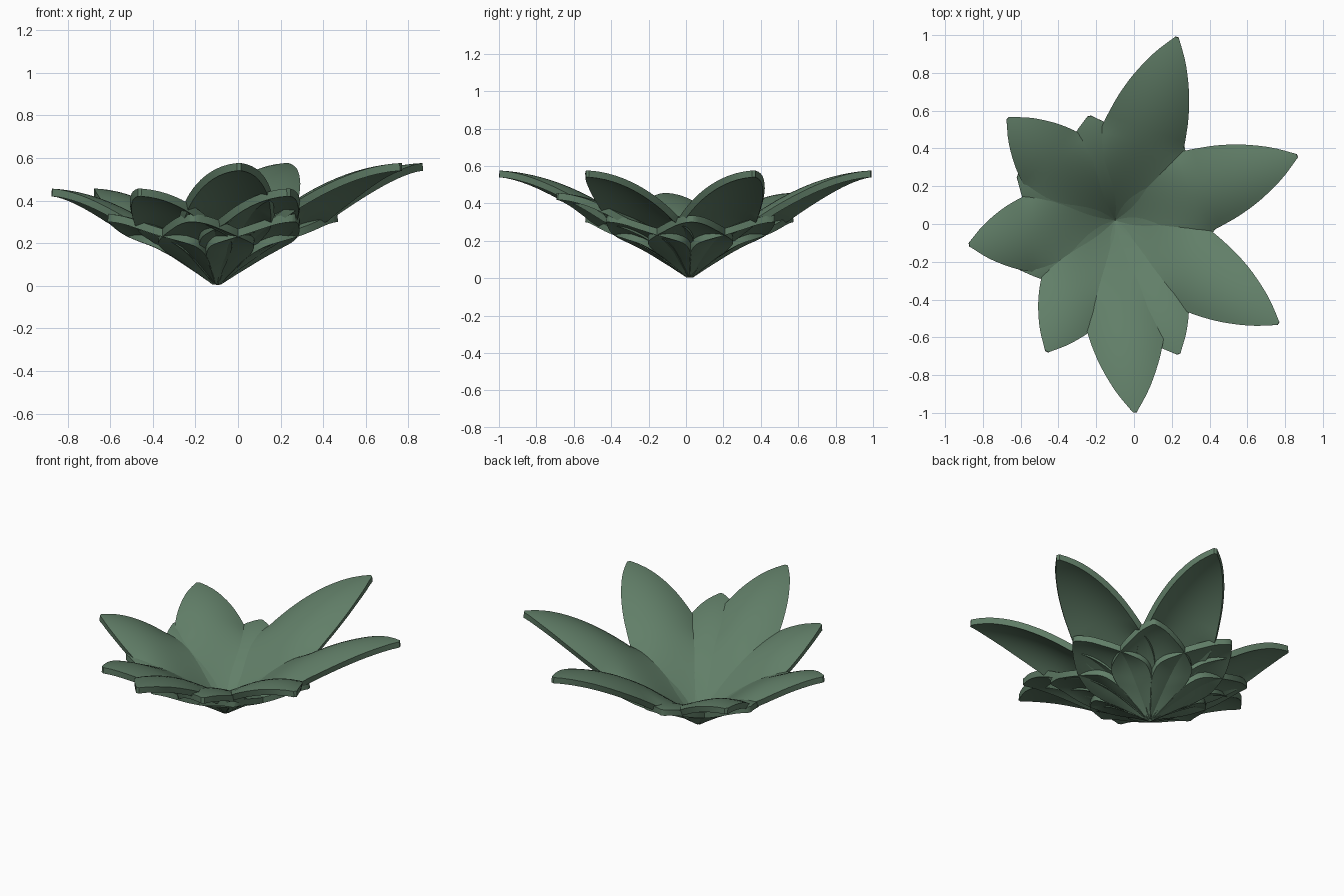
import bpy, bmesh, math
from mathutils import Vector

cube = bpy.data.objects.get("Cube")
if cube:
    bpy.data.objects.remove(cube, do_unlink=True)

# One muted green for every leaf
COLOR = (0.12, 0.21, 0.138, 1)
green = bpy.data.materials.new("muted_leaf_green")
green.use_nodes = True
green.diffuse_color = COLOR
bsdf = green.node_tree.nodes["Principled BSDF"]
bsdf.inputs["Base Color"].default_value = COLOR
bsdf.inputs["Roughness"].default_value = 0.8

CENTRE = Vector((-0.1, 0.02, 0.016))
ARCH = 0.9         # how strongly the spine flattens towards the tip
COLUMNS = 12       # steps across a leaf
ROWS = 24          # steps along a leaf

# Half width along the leaf, from stalk to tip
OUTLINE = [(0, 0.015), (0.08, 0.07), (0.15, 0.128), (0.25, 0.19), (0.39, 0.226),
           (0.57, 0.206), (0.7, 0.172), (0.8, 0.132), (0.9, 0.08), (1, 0.01)]


def half_width(t):
    """Smooth (Hermite) interpolation of the outline."""
    def slope(i):
        a, b = OUTLINE[max(i - 1, 0)], OUTLINE[min(i + 1, len(OUTLINE) - 1)]
        return (b[1] - a[1]) / (b[0] - a[0])
    i = 0
    while i < len(OUTLINE) - 2 and t > OUTLINE[i + 1][0]:
        i += 1
    (t0, w0), (t1, w1) = OUTLINE[i], OUTLINE[i + 1]
    d = t1 - t0
    s = (t - t0) / d
    return ((2 * s**3 - 3 * s**2 + 1) * w0 + (s**3 - 2 * s**2 + s) * d * slope(i)
            + (3 * s**2 - 2 * s**3) * w1 + (s**3 - s**2) * d * slope(i + 1))


def make_leaf(name, angle, length, height):
    """Closed leaf, cupped at the stalk and domed outwards, lofted from rings."""
    along = Vector((math.cos(angle), math.sin(angle), 0))
    side = Vector((-along.y, along.x, 0))
    up = Vector((0, 0, 1))
    bm = bmesh.new()
    rings = []
    for r in range(ROWS + 1):
        t = r / ROWS
        w = half_width(t)
        droop = min(1.35, 6.3 * length * t - 1.6)
        thick = 0.036 * min(1, 0.45 + 2 * t)
        rise = height * t * (1 + ARCH - ARCH * t)
        steepness = height * (1 + ARCH - 2 * ARCH * t) / length
        spine = CENTRE + along * length * t + up * rise
        lower, upper = [], []
        for c in range(COLUMNS + 1):
            x = w * (2 * c / COLUMNS - 1)
            p = spine + side * x - up * droop * x * x
            normal = (up + side * 2 * droop * x - along * steepness).normalized()
            upper.append(bm.verts.new(p))
            lower.append(bm.verts.new(p - normal * thick))
        rings.append(lower + upper[::-1])
    for a, b in zip(rings, rings[1:]):
        for i in range(len(a)):
            j = (i + 1) % len(a)
            bm.faces.new((a[i], a[j], b[j], b[i]))
    bm.faces.new(rings[0])
    bm.faces.new(rings[-1])
    bmesh.ops.recalc_face_normals(bm, faces=bm.faces)
    mesh = bpy.data.meshes.new(name)
    bm.to_mesh(mesh)
    bm.free()
    mesh.materials.append(green)
    leaf = bpy.data.objects.new(name, mesh)
    bpy.context.collection.objects.link(leaf)
    return leaf


# Three tiers: name, count, first angle, step, length, tip height
TIERS = [("large_leaf", 4, 71.3, -51.8, 1.022, 0.56),
         ("medium_leaf", 4, 136.5, 53, 0.783, 0.44),
         ("small_leaf", 7, 104, 51.4, 0.567, 0.32)]

leaves = []
for name, count, first, step, length, height in TIERS:
    for k in range(count):
        leaves.append(make_leaf(f"{name}_{k + 1}", math.radians(first + step * k),
                                length, height))

# Smooth surfaces with crisp rims
bpy.ops.object.select_all(action='DESELECT')
for leaf in leaves:
    leaf.select_set(True)
bpy.context.view_layer.objects.active = leaves[0]
bpy.ops.object.shade_smooth_by_angle(angle=math.radians(40))
